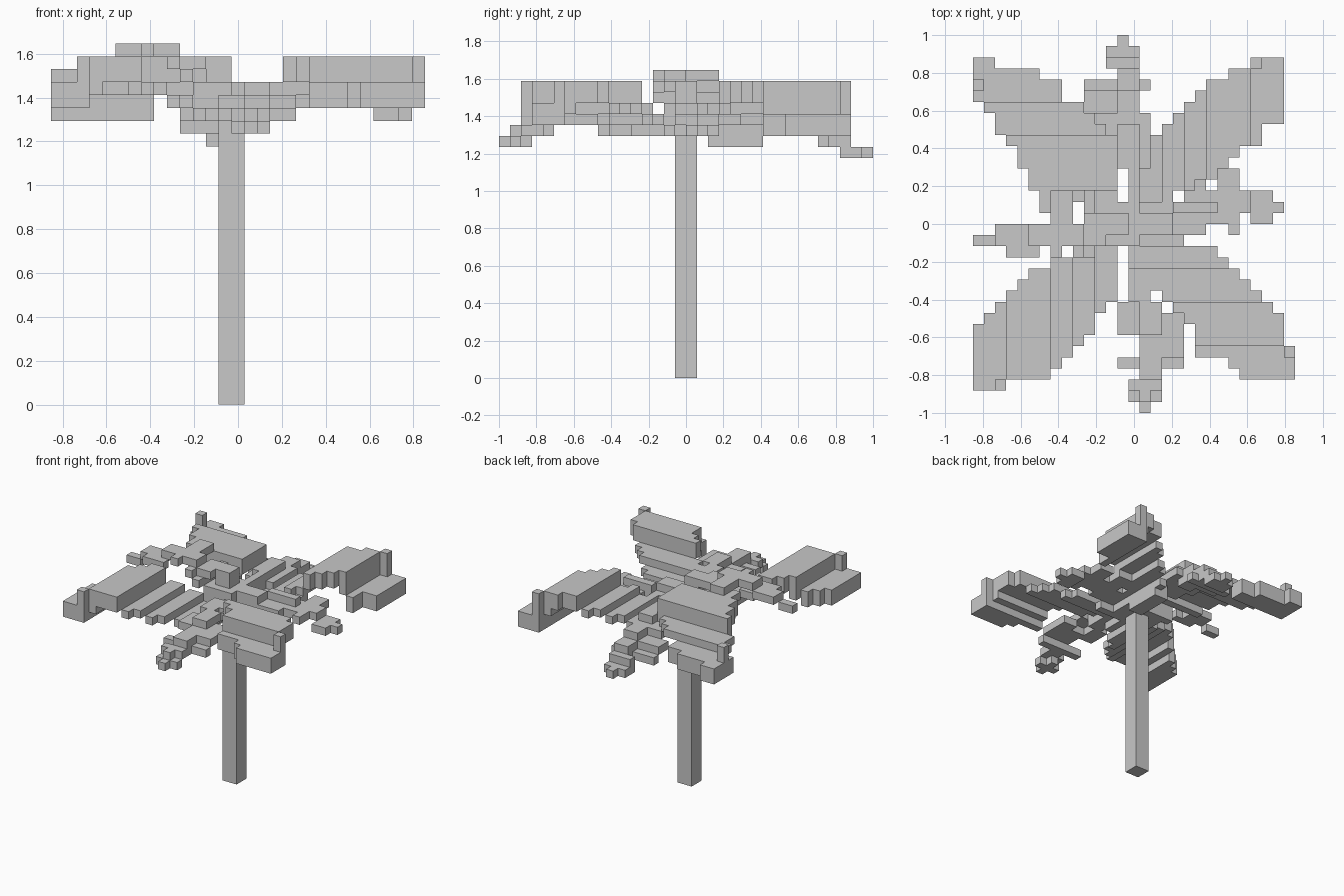
import bpy, bmesh

S = 2 / 34  # size of one block

grey = bpy.data.materials.new("plain grey")
grey.diffuse_color = (0.58, 0.58, 0.58, 1)


def block_object(name, cells):
    """Outer skin of a set of grid blocks."""
    bm = bmesh.new()
    verts = {}

    def vert(p):
        if p not in verts:
            verts[p] = bm.verts.new(((p[0] - 0.5) * S, p[1] * S, p[2] * S))
        return verts[p]

    for c in cells:
        for a in range(3):
            b, d = (a + 1) % 3, (a + 2) % 3
            for side in (0, 1):
                n = list(c)
                n[a] += 1 if side else -1
                if tuple(n) in cells:
                    continue
                ring = []
                for u, v in ((0, 0), (1, 0), (1, 1), (0, 1)):
                    p = list(c)
                    p[a] += side
                    p[b] += u
                    p[d] += v
                    ring.append(vert(tuple(p)))
                bm.faces.new(ring if side else ring[::-1])
    # merge the flat squares into larger faces
    bmesh.ops.dissolve_limit(bm, angle_limit=0.01, verts=bm.verts[:], edges=bm.edges[:])
    me = bpy.data.meshes.new(name)
    bm.to_mesh(me)
    bm.free()
    me.materials.append(grey)
    ob = bpy.data.objects.new(name, me)
    bpy.context.collection.objects.link(ob)


def inside(x, y, poly):
    hit = False
    for (x1, y1), (x2, y2) in zip(poly, poly[1:] + poly[:1]):
        if (y1 > y) != (y2 > y) and x < x1 + (y - y1) * (x2 - x1) / (y2 - y1):
            hit = not hit
    return hit


def column(cells, i, j, z0, z1):
    for k in range(round(z0 / S), round(z1 / S)):
        cells.add((i, j, k))


def add_box(cells, x0, x1, y0, y1, z0, z1):
    for i in range(-14, 15):
        for j in range(-17, 17):
            if x0 < i * S < x1 and y0 < (j + 0.5) * S < y1:
                column(cells, i, j, z0, z1)


def leaf(name, outline, axis, bands, tip):
    """Broad leaf: outline seen from above, height stepping along one axis, raised tip block."""
    cells = set()
    for i in range(-14, 15):
        for j in range(-17, 17):
            x, y = i * S, (j + 0.5) * S
            if inside(x, y, outline):
                d = abs((x, y)[axis])
                for limit, z0, z1 in bands:
                    if d < limit:
                        column(cells, i, j, z0, z1)
                        break
    add_box(cells, *tip)
    block_object(name, cells)


def frond(name, boxes):
    """Narrow frond from boxes (x0, x1, y0, y1, z0, z1)."""
    cells = set()
    for box in boxes:
        add_box(cells, *box)
    block_object(name, cells)


# trunk
frond("trunk", [(-.09, .03, -.06, .06, 0, 1.36)])

# four broad diagonal leaves
leaf("leaf_back_right",
     [(.03, 0), (.1, .06), (.33, .21), (.52, .33), (.66, .45), (.68, .53), (.8, .53), (.8, .89),
      (.62, .89), (.6, .83), (.47, .79), (.35, .68), (.15, .5), (.03, .36)], 0,
     [(.15, 1.30, 1.36), (.26, 1.36, 1.42), (.38, 1.42, 1.47), (.56, 1.47, 1.59),
      (.62, 1.42, 1.59), (.8, 1.30, 1.42)], (.62, .68, .82, .89, 1.42, 1.59))
leaf("leaf_back_left",
     [(-.03, 0), (-.08, .2), (-.08, .42), (-.2, .55), (-.38, .69), (-.38, .72), (-.52, .81), (-.74, .83),
      (-.74, .89), (-.86, .89), (-.86, .71), (-.78, .6), (-.68, .45), (-.56, .28), (-.5, .13), (-.3, .1)], 1,
     [(.12, 1.30, 1.42), (.18, 1.42, 1.47), (.42, 1.47, 1.59), (.47, 1.42, 1.59),
      (.65, 1.42, 1.47), (.9, 1.30, 1.42)], (-.86, -.79, .71, .76, 1.36, 1.53))
leaf("leaf_front_left",
     [(-.09, -.1), (-.09, -.36), (-.2, -.53), (-.36, -.7), (-.48, -.81), (-.68, -.83), (-.68, -.89),
      (-.86, -.89), (-.86, -.53), (-.74, -.45), (-.68, -.36), (-.5, -.24), (-.35, -.16), (-.2, -.08)], 0,
     [(.2, 1.30, 1.36), (.32, 1.36, 1.42), (.44, 1.42, 1.47), (.62, 1.47, 1.59),
      (.68, 1.42, 1.59), (.87, 1.36, 1.47)], (-.74, -.67, -.89, -.82, 1.36, 1.59))
leaf("leaf_front_right",
     [(.03, 0), (.27, -.1), (.44, -.13), (.56, -.25), (.68, -.38), (.8, -.5), (.8, -.65), (.86, -.65),
      (.86, -.83), (.56, -.83), (.48, -.72), (.36, -.7), (.3, -.55), (.2, -.46), (.09, -.34), (.03, -.22)], 1,
     [(.12, 1.30, 1.36), (.24, 1.36, 1.42), (.41, 1.42, 1.47), (.59, 1.47, 1.59),
      (.65, 1.42, 1.59), (.9, 1.36, 1.47)], (.79, .86, -.71, -.65, 1.36, 1.59))

# four narrow jagged fronds
frond("frond_back", [
    (-.09, -.03, .94, 1.01, 1.18, 1.24), (-.15, .03, .88, .94, 1.18, 1.24),
    (-.15, .03, .82, .88, 1.18, 1.30), (-.09, .03, .71, .82, 1.24, 1.36),
    (-.26, -.09, .71, .76, 1.24, 1.30), (.03, .09, .71, .76, 1.24, 1.30),
    (-.26, -.09, .59, .71, 1.30, 1.36), (-.09, .03, .53, .71, 1.30, 1.42),
    (-.2, .09, .41, .59, 1.36, 1.42), (-.15, .09, .3, .41, 1.36, 1.42),
    (-.09, .03, .3, .53, 1.42, 1.47), (-.03, .03, .06, .36, 1.36, 1.47),
    (.03, .15, .12, .41, 1.24, 1.30)])
frond("frond_front", [
    (.03, .09, -1.01, -.94, 1.24, 1.30), (-.03, .15, -.94, -.88, 1.24, 1.30),
    (.03, .09, -.94, -.82, 1.24, 1.36), (-.03, .15, -.88, -.82, 1.30, 1.36),
    (.03, .15, -.82, -.71, 1.30, 1.42), (-.09, .26, -.76, -.71, 1.30, 1.36),
    (.09, .26, -.71, -.59, 1.36, 1.42), (.03, .15, -.71, -.53, 1.36, 1.42),
    (.03, .15, -.59, -.41, 1.42, 1.47),
    (.15, .26, -.59, -.47, 1.36, 1.42), (-.09, .03, -.59, -.41, 1.36, 1.42),
    (-.03, .09, -.41, -.24, 1.36, 1.47), (-.03, .03, -.3, -.06, 1.30, 1.42)])
frond("frond_right", [
    (.73, .8, .06, .12, 1.30, 1.36), (.62, .74, 0, .18, 1.30, 1.36),
    (.5, .62, .06, .18, 1.36, 1.42), (.5, .56, -.06, .06, 1.36, 1.42),
    (.44, .56, .18, .3, 1.36, 1.42), (.38, .5, 0, .18, 1.36, 1.42),
    (.2, .44, .06, .12, 1.42, 1.47), (.26, .38, 0, .18, 1.36, 1.42),
    (.26, .38, .18, .3, 1.36, 1.42), (.2, .38, -.06, 0, 1.36, 1.42),
    (.03, .26, 0, .12, 1.36, 1.42)])
frond("frond_left", [
    (-.86, -.73, -.12, -.06, 1.47, 1.53), (-.74, -.56, -.12, 0, 1.53, 1.59),
    (-.68, -.5, -.18, -.12, 1.53, 1.59), (-.56, -.26, -.12, 0, 1.59, 1.65),
    (-.44, -.38, -.18, -.12, 1.59, 1.65), (-.32, -.26, -.18, -.12, 1.53, 1.59),
    (-.44, -.32, 0, .18, 1.59, 1.65), (-.5, -.44, .06, .18, 1.53, 1.59),
    (-.26, -.15, -.12, .06, 1.53, 1.59), (-.26, -.2, -.18, .18, 1.47, 1.53),
    (-.15, -.03, -.06, .06, 1.47, 1.59), (-.2, .03, -.12, .12, 1.36, 1.47)])

# crown joining everything to the trunk
frond("crown", [(-.2, .15, -.12, .12, 1.30, 1.36), (-.03, .2, -.06, .06, 1.36, 1.47)])
